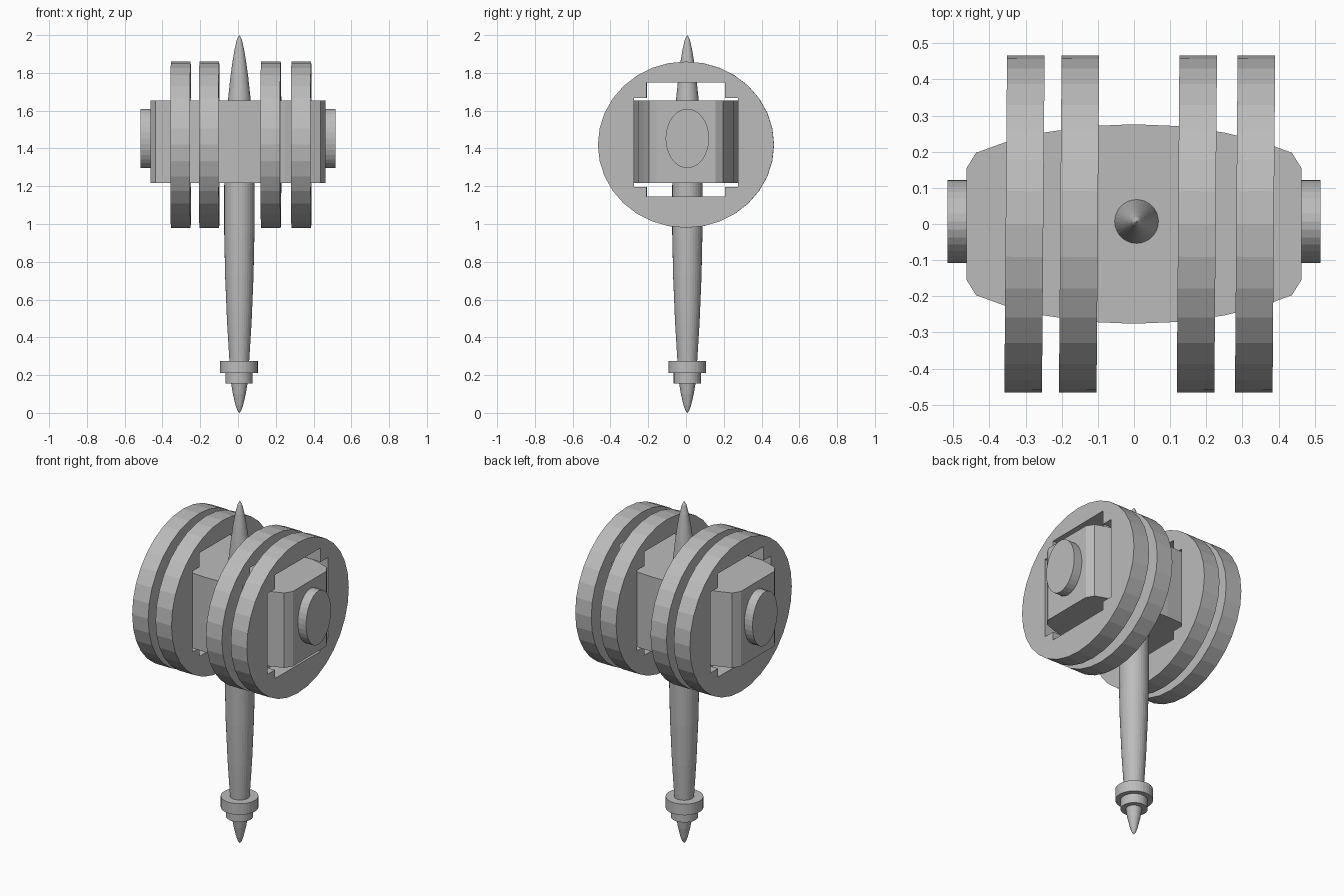
import bpy, bmesh, math
from mathutils import Matrix

if "Cube" in bpy.data.objects:
    bpy.data.objects.remove(bpy.data.objects["Cube"], do_unlink=True)

grey = bpy.data.materials.new("light grey")
grey.use_nodes = True
grey.diffuse_color = (0.5, 0.5, 0.5, 1)
grey.node_tree.nodes["Principled BSDF"].inputs["Base Color"].default_value = (0.5, 0.5, 0.5, 1)


def add_mesh(name, mesh):
    mesh.materials.clear()
    mesh.materials.append(grey)
    obj = bpy.data.objects.new(name, mesh)
    bpy.context.collection.objects.link(obj)
    return obj


def from_bmesh(name, bm):
    bmesh.ops.recalc_face_normals(bm, faces=bm.faces[:])
    mesh = bpy.data.meshes.new(name)
    bm.to_mesh(mesh)
    bm.free()
    return add_mesh(name, mesh)


def lathe(name, profile, x, y, steps=32):
    """Spin (radius, height) points around a vertical axis."""
    bm = bmesh.new()
    verts = [bm.verts.new((r, 0, z)) for r, z in profile]
    edges = [bm.edges.new(pair) for pair in zip(verts, verts[1:])]
    bmesh.ops.spin(bm, geom=verts + edges, cent=(0, 0, 0), axis=(0, 0, 1),
                   angle=math.tau, steps=steps)
    bmesh.ops.remove_doubles(bm, verts=bm.verts[:], dist=0.0001)
    bmesh.ops.translate(bm, verts=bm.verts[:], vec=(x, y, 0))
    return from_bmesh(name, bm)


def disc_plate(name, x, thickness):
    """Round plate facing x, with a stepped opening for the head."""
    curve = bpy.data.curves.new(name + "_outline", "CURVE")
    curve.dimensions = "2D"
    curve.fill_mode = "BOTH"
    curve.extrude = thickness / 2
    rim = [(0.466 * math.cos(a), 1.42 + 0.44 * math.sin(a))
           for a in (i * math.tau / 32 for i in range(32))]
    wide, narrow = 0.276, 0.208
    low, low_step, high_step, high = 1.145, 1.195, 1.668, 1.75
    right = [(narrow, low), (narrow, low_step), (wide, low_step),
             (wide, high_step), (narrow, high_step), (narrow, high)]
    opening = right + [(-u, v) for u, v in reversed(right)]
    for points in (rim, opening):
        spline = curve.splines.new("POLY")
        spline.points.add(len(points) - 1)
        for p, (u, v) in zip(spline.points, points):
            p.co = (u, v, 0, 1)
        spline.use_cyclic_u = True
        spline.use_smooth = False
    helper = bpy.data.objects.new(name + "_helper", curve)
    bpy.context.collection.objects.link(helper)
    graph = bpy.context.evaluated_depsgraph_get()
    mesh = bpy.data.meshes.new_from_object(helper.evaluated_get(graph))
    bpy.data.objects.remove(helper, do_unlink=True)
    # Stand the plate up, with the slight twist shared by all discs
    mesh.transform(Matrix.Translation((x, 0, 0))
                   @ Matrix.Rotation(math.radians(-0.45), 4, "Z")
                   @ Matrix(((0, 0, 1, 0), (1, 0, 0, 0), (0, 1, 0, 0), (0, 0, 0, 1))))
    return add_mesh(name, mesh)


# Head block: a barrel-shaped outline raised straight up
quarter = [(0.463, 0.155), (0.437, 0.197), (0.36, 0.225), (0.25, 0.253), (0.12, 0.271)]
back = quarter + [(0, 0.276)] + [(-x, y) for x, y in reversed(quarter)]
outline = back + [(x, -y) for x, y in reversed(back)]
bm = bmesh.new()
base = bm.faces.new([bm.verts.new((x, y, 1.216)) for x, y in outline])
top = bmesh.ops.extrude_face_region(bm, geom=[base])
bmesh.ops.translate(bm, vec=(0, 0, 0.438),
                    verts=[g for g in top["geom"] if isinstance(g, bmesh.types.BMVert)])
from_bmesh("head_block", bm)

# Oval studs on the striking ends
for name, side in (("left_stud", 1), ("right_stud", -1)):
    bm = bmesh.new()
    bmesh.ops.create_cone(bm, cap_ends=True, segments=32, radius1=1, radius2=1, depth=0.08,
                          matrix=Matrix.Translation((side * 0.476, 0.007, 1.453))
                          @ Matrix.Diagonal((1, 0.115, 0.157, 1))
                          @ Matrix.Rotation(math.pi / 2, 4, "Y"))
    from_bmesh(name, bm)

# Two pairs of discs around the head
for name, x in (("right_outer_disc", -0.303), ("right_inner_disc", -0.152),
                ("left_inner_disc", 0.174), ("left_outer_disc", 0.335)):
    disc_plate(name, x, 0.104)

# Handle with a pointed top, two collars and a pointed foot
lathe("handle", [(0, 2), (0.012, 1.98), (0.024, 1.93), (0.036, 1.86), (0.047, 1.78),
                 (0.061, 1.65), (0.073, 1.42), (0.08, 1.2), (0.08, 0.95), (0.075, 0.72),
                 (0.065, 0.48), (0.052, 0.27), (0.043, 0.155), (0.034, 0.1),
                 (0.02, 0.04), (0.01, 0.012), (0, 0)], 0.007, 0.007)
lathe("upper_collar", [(0, 0.275), (0.1, 0.275), (0.1, 0.21), (0, 0.21)], 0.005, 0.007)
lathe("lower_collar", [(0, 0.21), (0.072, 0.21), (0.072, 0.155), (0, 0.155)], 0.005, 0.007)
